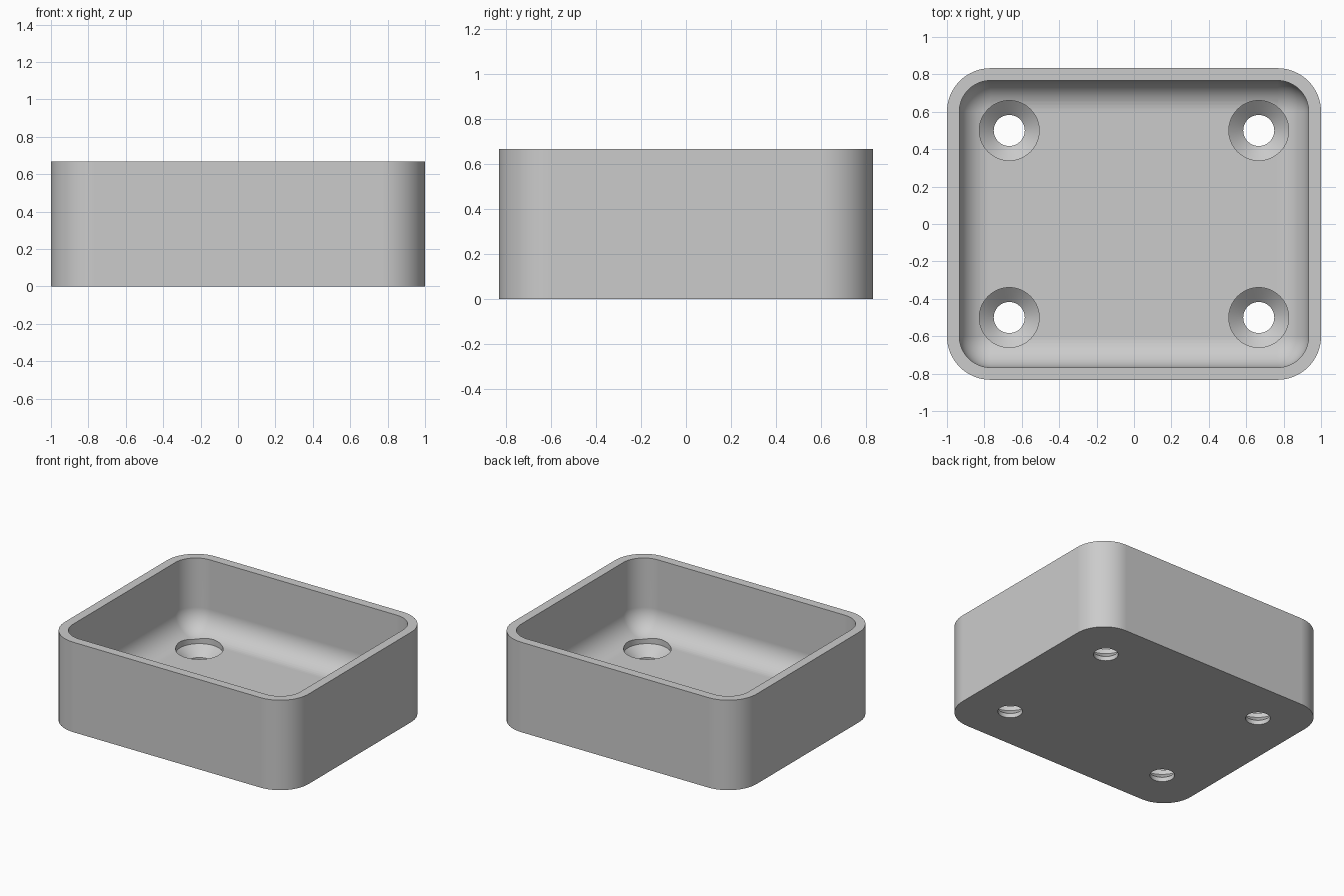
import bpy, bmesh, math

cube = bpy.data.objects.get("Cube")
if cube:
    bpy.data.objects.remove(cube, do_unlink=True)

HEIGHT, FLOOR = 0.667, 0.133
CX, CY = 0.767, 0.6            # centres of the corner arcs
R_OUT, R_IN = 0.233, 0.167     # outer and inner corner radii
CORNER, FILLET, ROUND = 16, 14, 64

grey = bpy.data.materials.new("plain_grey")
grey.use_nodes = True
colour = (0.6, 0.6, 0.6, 1)
grey.diffuse_color = colour
grey.node_tree.nodes["Principled BSDF"].inputs["Base Color"].default_value = colour


def rounded_ring(bm, r, z):
    """Rounded rectangle of vertices with corner radius r."""
    ring = []
    for q, (sx, sy) in enumerate([(1, 1), (-1, 1), (-1, -1), (1, -1)]):
        for i in range(CORNER + 1):
            a = (q + i / CORNER) * math.pi / 2
            ring.append(bm.verts.new((sx * CX + r * math.cos(a),
                                      sy * CY + r * math.sin(a), z)))
    return ring


def circle_ring(bm, r, z):
    return [bm.verts.new((r * math.cos(i * math.tau / ROUND),
                          r * math.sin(i * math.tau / ROUND), z))
            for i in range(ROUND)]


def loft(name, ring_maker, profile):
    """Join the rings of a (radius, height) profile into a closed solid."""
    bm = bmesh.new()
    rings = [ring_maker(bm, r, z) for r, z in profile]
    n = len(rings[0])
    for a, b in zip(rings, rings[1:]):
        for i in range(n):
            j = (i + 1) % n
            bm.faces.new((a[i], a[j], b[j], b[i]))
    bm.faces.new(rings[0][::-1])
    bm.faces.new(rings[-1])
    bmesh.ops.remove_doubles(bm, verts=bm.verts[:], dist=1e-5)
    bmesh.ops.recalc_face_normals(bm, faces=bm.faces[:])
    mesh = bpy.data.meshes.new(name)
    bm.to_mesh(mesh)
    bm.free()
    mesh.materials.append(grey)
    obj = bpy.data.objects.new(name, mesh)
    bpy.context.collection.objects.link(obj)
    return obj


# Tray: outer wall, rim, inner wall and the rounded foot down to the floor
profile = [(R_OUT, 0), (R_OUT, HEIGHT), (R_IN, HEIGHT)]
for i in range(FILLET + 1):
    a = i / FILLET * math.pi / 2
    profile.append((R_IN * math.cos(a), FLOOR + R_IN * (1 - math.sin(a))))
tray = loft("tray", rounded_ring, profile)

bpy.ops.object.select_all(action="DESELECT")
bpy.context.view_layer.objects.active = tray
tray.select_set(True)

# Four countersunk screw holes
hole_profile = [(0.083, -0.1), (0.083, 0.033), (0.16, 0.1), (0.16, 0.3)]
for sx in (-1, 1):
    for sy in (-1, 1):
        cutter = loft("hole_cutter", circle_ring, hole_profile)
        cutter.location = (sx * 0.667, sy * 0.5, 0)
        cutter.hide_render = True
        bpy.context.view_layer.update()
        cut = tray.modifiers.new("screw_hole", "BOOLEAN")
        cut.operation = "DIFFERENCE"
        cut.solver = "EXACT"
        cut.object = cutter
        bpy.ops.object.modifier_apply(modifier=cut.name)
        bpy.data.objects.remove(cutter, do_unlink=True)

# Smooth curves, crisp edges and flat floor
bpy.ops.object.shade_smooth_by_angle(angle=math.radians(30))
normals = tray.modifiers.new("flat_faces", "WEIGHTED_NORMAL")
normals.keep_sharp = True
